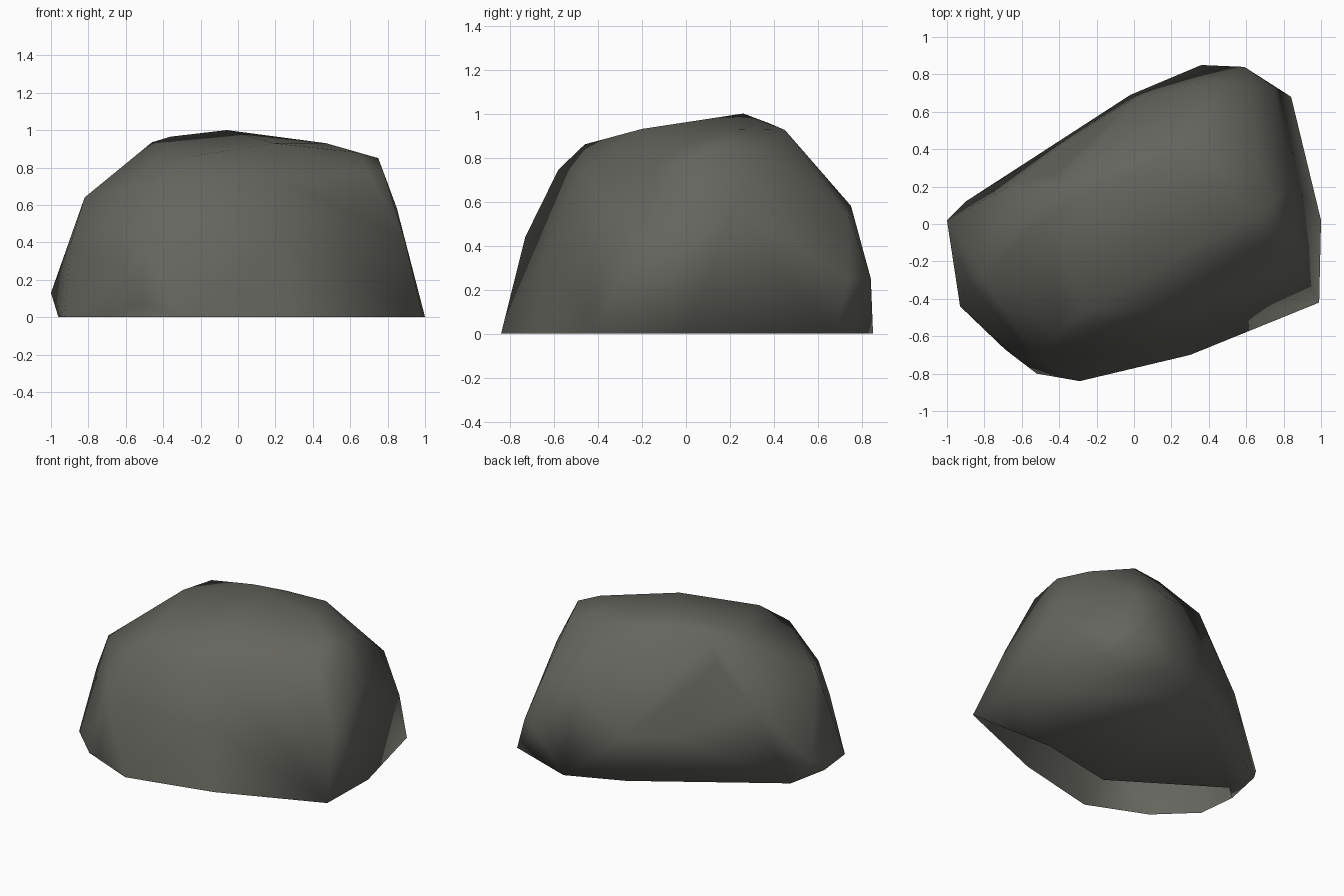
import bpy
import bmesh

default_cube = bpy.data.objects.get("Cube")
if default_cube:
    bpy.data.objects.remove(default_cube, do_unlink=True)


def make_material(name, colour):
    mat = bpy.data.materials.new(name)
    mat.use_nodes = True
    mat.diffuse_color = colour
    shader = mat.node_tree.nodes["Principled BSDF"]
    shader.inputs["Base Color"].default_value = colour
    shader.inputs["Roughness"].default_value = 0.9
    return mat


# Ground outline, counter-clockwise from the front right corner
back_rim = [(.99, -.42), (1, .02), (.84, .68), (.36, .85),
            (-.02, .69), (-.9, .12), (-.96, -.17)]
front_rim = [(-.93, -.44), (-.69, -.67), (-.29, -.84), (.3, -.7)]

# Inner edge of the underside, which stops short of the front
floor_edge = [(-.86, -.08), (-.18, -.52), (.36, -.41)]

# Chiselled corners of the boulder
lower_corners = [(-1, .02, .13), (-.52, -.8, .07), (-.61, -.73, .22),
                 (.74, .74, .25), (.59, .84, .25), (0, .67, .3),
                 (-.25, .52, .3)]
middle_corners = [(-.89, -.3, .41), (-.52, -.73, .44), (-.81, .09, .35),
                  (-.67, .2, .5), (-.82, -.27, .64), (.89, -.22, .42),
                  (.85, .22, .58), (.62, .74, .53), (.35, .75, .58),
                  (.2, -.62, .4)]
upper_corners = [(-.4, -.58, .745), (-.25, -.46, .86), (.2, -.47, .74),
                 (.78, -.06, .77), (.7, -.12, .77), (.75, .13, .85),
                 (.66, .35, .84), (-.42, .26, .77)]
top_corners = [(-.46, .05, .935), (-.36, .22, .965), (-.06, .26, 1),
               (.11, .38, .955), (.37, .45, .925), (.19, -.2, .93),
               (.47, .2, .93), (.64, .04, .88)]


def build_boulder(name, material):
    bm = bmesh.new()
    rim = [bm.verts.new((x, y, 0)) for x, y in back_rim + front_rim]
    for corner in lower_corners + middle_corners + upper_corners + top_corners:
        bm.verts.new(corner)

    # Stretch a skin of flat facets over the corners
    bmesh.ops.convex_hull(bm, input=list(bm.verts))
    bm.normal_update()

    # Replace the closed bottom with an underside open along the front
    bottom = [f for f in bm.faces if all(v.co.z < .001 for v in f.verts)]
    bmesh.ops.delete(bm, geom=bottom, context="FACES_ONLY")
    inner = [bm.verts.new((x, y, 0)) for x, y in floor_edge]
    kept_rim = [v for v in rim[:len(back_rim)] if v.is_valid]
    underside = bm.faces.new(kept_rim + inner)
    underside.normal_update()
    if underside.normal.z > 0:
        underside.normal_flip()
    bmesh.ops.triangulate(bm, faces=[underside])

    # Drop corners and edges that carry no facet
    loose_edges = [e for e in bm.edges if not e.link_faces]
    bmesh.ops.delete(bm, geom=loose_edges, context="EDGES")
    loose = [v for v in bm.verts if not v.link_faces]
    bmesh.ops.delete(bm, geom=loose, context="VERTS")

    # Soft shading across the facets
    for face in bm.faces:
        face.smooth = True

    mesh = bpy.data.meshes.new(name)
    bm.to_mesh(mesh)
    bm.free()
    mesh.materials.append(material)
    boulder = bpy.data.objects.new(name, mesh)
    bpy.context.collection.objects.link(boulder)
    return boulder


stone = make_material("dark_warm_grey_stone", (.13, .13, .112, 1))
build_boulder("boulder", stone)
